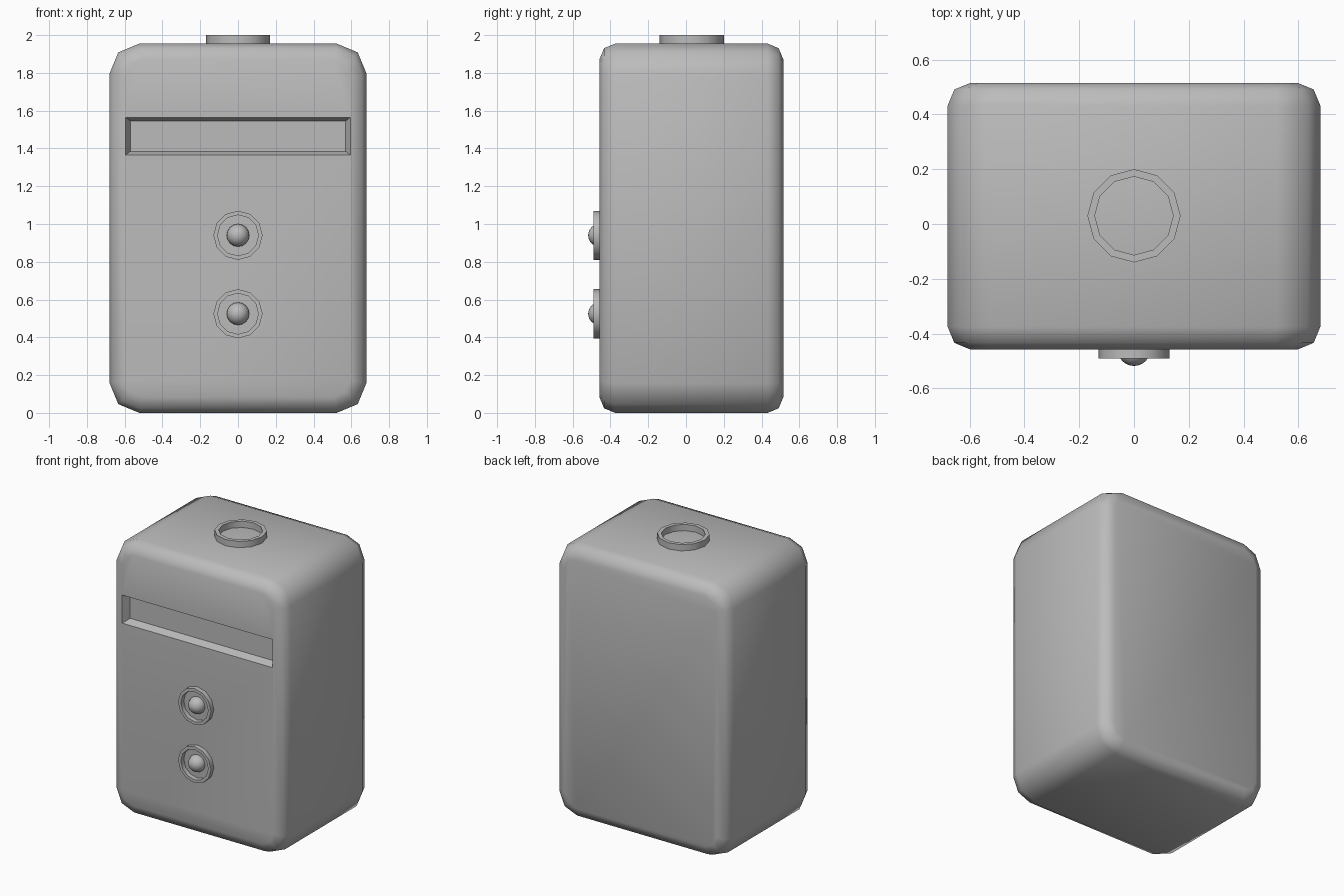
import bpy, bmesh
from math import pi, cos, sin, radians
from mathutils import Matrix, Vector

cube = bpy.data.objects.get("Cube")
if cube:
    bpy.data.objects.remove(cube)

HALF_W, HEIGHT, FRONT, BACK = 0.68, 1.955, -0.458, 0.515

grey = bpy.data.materials.new("plain grey")
grey.use_nodes = True
grey.diffuse_color = (0.5, 0.5, 0.5, 1)
grey.node_tree.nodes["Principled BSDF"].inputs["Base Color"].default_value = (0.5, 0.5, 0.5, 1)


def finish(bm, name, angle=50):
    bmesh.ops.recalc_face_normals(bm, faces=bm.faces)
    mesh = bpy.data.meshes.new(name)
    bm.to_mesh(mesh)
    bm.free()
    mesh.materials.append(grey)
    obj = bpy.data.objects.new(name, mesh)
    bpy.context.collection.objects.link(obj)
    bpy.ops.object.select_all(action='DESELECT')
    obj.select_set(True)
    bpy.context.view_layer.objects.active = obj
    bpy.ops.object.shade_smooth_by_angle(angle=radians(angle))
    return obj


def rectangle(bm, half_w, low, high, y):
    corners = ((-half_w, low), (half_w, low), (half_w, high), (-half_w, high))
    return [bm.verts.new((x, y, z)) for x, z in corners]


# Body: box with large rounded corners in front outline, softer front and back rims
bm = bmesh.new()
bmesh.ops.create_cube(bm, size=1)
for v in bm.verts:
    v.co = (v.co.x * 2 * HALF_W, FRONT if v.co.y < 0 else BACK, (v.co.z + 0.5) * HEIGHT)
depth_edges = [e for e in bm.edges if abs(e.verts[0].co.y - e.verts[1].co.y) > 0.5]
bmesh.ops.bevel(bm, geom=depth_edges, offset=0.158, segments=2, profile=0.5, affect='EDGES')
rims = [e for e in bm.edges if abs(e.verts[0].co.y - e.verts[1].co.y) < 0.01]
bmesh.ops.bevel(bm, geom=rims, offset=0.083, segments=2, profile=0.5, affect='EDGES')

# Slot: tapered recess cut in the front face
bm.normal_update()
front = min(bm.faces, key=lambda f: f.calc_center_median().y)
border = list(front.edges)
bmesh.ops.delete(bm, geom=[front], context='FACES_ONLY')
outer = rectangle(bm, 0.595, 1.365, 1.565, FRONT)
inner = rectangle(bm, 0.57, 1.385, 1.545, FRONT + 0.055)
lip = [bm.edges.new((outer[i], outer[(i + 1) % 4])) for i in range(4)]
bmesh.ops.triangle_fill(bm, use_beauty=True, edges=border + lip, normal=Vector((0, -1, 0)))
for i in range(4):
    j = (i + 1) % 4
    bm.faces.new((outer[i], outer[j], inner[j], inner[i]))
floor = bm.faces.new(inner)
bm.verts.index_update()
soft = {frozenset(v.index for v in e.verts) for e in floor.edges}
body = finish(bm, "body")
sharp = body.data.attributes.get("sharp_edge")
if sharp:
    for e in body.data.edges:
        if frozenset(e.vertices) in soft:
            sharp.data[e.index].value = False


def ring(name, r_out, r_in, height, matrix, sides=12):
    """Open collar made by sweeping a square section around its axis."""
    bm = bmesh.new()
    section = ((r_out, -0.01), (r_out, height), (r_in, height), (r_in, -0.01))
    loops = []
    for i in range(sides):
        a = 2 * pi * i / sides
        loops.append([bm.verts.new((r * cos(a), r * sin(a), h)) for r, h in section])
    for i in range(sides):
        a, b = loops[i], loops[(i + 1) % sides]
        for k in range(4):
            m = (k + 1) % 4
            bm.faces.new((a[k], b[k], b[m], a[m]))
    bm.transform(matrix)
    return finish(bm, name)


# Collar on the top
ring("top_collar", 0.17, 0.143, 2 - HEIGHT, Matrix.Translation((0, 0.03, HEIGHT)))

# Two round buttons, each a dome inside a collar
for label, z in (("upper", 0.94), ("lower", 0.525)):
    place = Matrix.Translation((0, FRONT, z)) @ Matrix.Rotation(pi / 2, 4, 'X')
    ring(label + "_button_collar", 0.13, 0.108, 0.033, place)
    bm = bmesh.new()
    bmesh.ops.create_uvsphere(bm, u_segments=16, v_segments=12, radius=0.06)
    bm.transform(place)
    finish(bm, label + "_button_dome")
